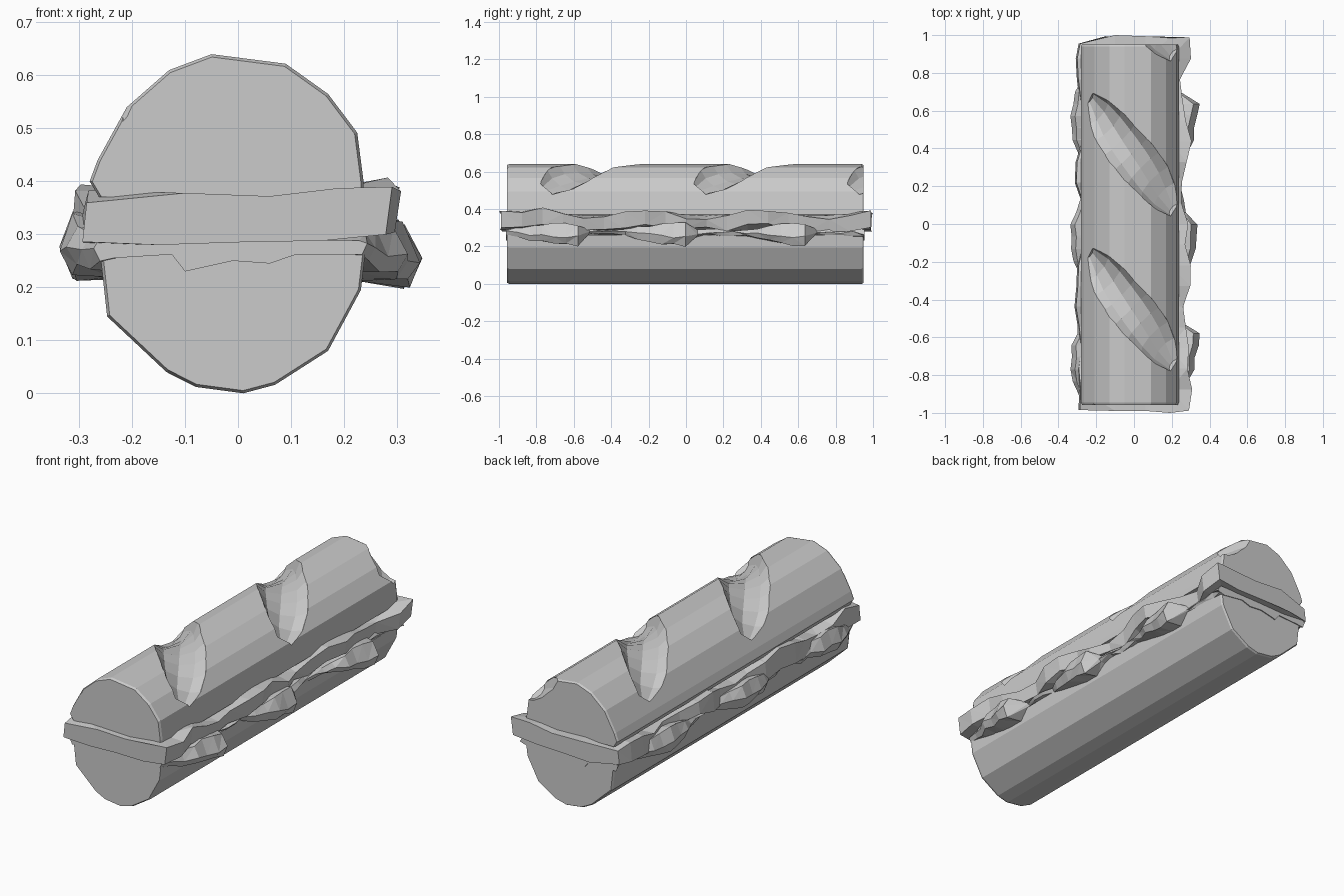
import bpy, bmesh, math, random
from mathutils import Vector

if "Cube" in bpy.data.objects:
    bpy.data.objects.remove(bpy.data.objects["Cube"])

random.seed(4)
grey = bpy.data.materials.new("light grey")
grey.diffuse_color = (0.6, 0.6, 0.6, 1)
grey.use_nodes = True
grey.node_tree.nodes["Principled BSDF"].inputs["Base Color"].default_value = grey.diffuse_color


def loft(name, rings, split=False):
    """Closed flat-shaded body skinned through equal-length rings of points."""
    bm = bmesh.new()
    add_loft(bm, rings)
    if split:
        bmesh.ops.triangulate(bm, faces=[f for f in bm.faces if len(f.verts) == 4])
    return finish(name, bm)


def add_loft(bm, rings):
    rows = [[bm.verts.new(p) for p in ring] for ring in rings]
    n = len(rows[0])
    for a, b in zip(rows, rows[1:]):
        for i in range(n):
            j = (i + 1) % n
            bm.faces.new((a[i], a[j], b[j], b[i]))
    bm.faces.new(rows[0][::-1])
    bm.faces.new(rows[-1])


def finish(name, bm):
    bmesh.ops.recalc_face_normals(bm, faces=bm.faces)
    me = bpy.data.meshes.new(name)
    bm.to_mesh(me)
    bm.free()
    me.materials.append(grey)
    ob = bpy.data.objects.new(name, me)
    bpy.context.collection.objects.link(ob)
    return ob


def bread(name, profile, cx, cz):
    """Loaf half: profile extruded along y with slightly eased ends."""
    rings = []
    for y, s in ((-0.957, 0.98), (-0.945, 1), (0.94, 1), (0.95, 0.98)):
        rings.append([(cx + (x - cx) * s, y, cz + (z - cz) * s) for x, z in profile])
    return loft(name, rings)


# Bread halves
top_bread = bread("top_bread", [
    (-0.262, 0.37), (-0.28, 0.40), (-0.265, 0.44), (-0.21, 0.54), (-0.13, 0.61),
    (-0.05, 0.64), (0.09, 0.622), (0.17, 0.565), (0.225, 0.492), (0.237, 0.40),
    (0.237, 0.37)], -0.02, 0.37)
bread("bottom_bread", [
    (-0.26, 0.262), (-0.247, 0.145), (-0.135, 0.04), (-0.08, 0.012), (0.01, 0.0),
    (0.07, 0.016), (0.17, 0.08), (0.232, 0.195), (0.24, 0.262)], 0, 0.262)

# Diagonal slashes: wide blunt scoops along arcs that follow the crust
bm = bmesh.new()
for cy in (1.19, 0.37, -0.45, -1.27):
    def path(t):
        a = math.radians(58) * t
        return Vector((-0.015 + 0.265 * math.sin(a), cy - 0.275 * t, 0.39 + 0.265 * math.cos(a)))
    rings = []
    for k in range(9):
        t = -1.08 + 2.16 * k / 8
        a = math.radians(58) * t
        radial = Vector((math.sin(a), 0, math.cos(a)))
        side = (path(t + 0.01) - path(t - 0.01)).cross(radial).normalized()
        r = math.sqrt(max(0.16, 1 - abs(t / 1.08) ** 4))
        rings.append([path(t) + radial * r * 0.085 * math.cos(q) + side * r * 0.125 * math.sin(q)
                      for q in (math.tau * i / 10 for i in range(10))])
    add_loft(bm, rings)
cutter = finish("slash_cutter", bm)
cutter.hide_render = True
cutter.hide_viewport = True
cut = top_bread.modifiers.new("slashes", "BOOLEAN")
cut.operation = "DIFFERENCE"
cut.solver = "EXACT"
cut.object = cutter


def wave(y, peak, period):
    return 0.5 + 0.5 * math.cos(math.tau * (y - peak) / period)


def saw(y):
    """Lobe that starts abruptly and fades out toward the front."""
    u = ((0.68 - y) / 0.61) % 1
    return min(1, u / 0.06, max(0, (0.68 - u) / 0.45))


def jit(a):
    return random.uniform(-a, a)


# Crumpled meat slice under the top bread
rings = []
rows = 18
for k in range(rows + 1):
    y = -0.985 + 1.97 * k / rows
    end = k in (0, rows)
    m = 0.2 if end else 1
    r = 0.9 if end else wave(y, 0.4, 0.6)
    l = 0.5 if end else wave(y, 0.3, 0.63)
    zr, zl = -0.055 * (1 - r), -0.05 * (1 - l)
    xr = 0.245 + 0.04 * r + jit(0.02) * m
    xl = -0.265 - 0.035 * l + jit(0.02) * m
    pts = [(xl, 0.385 + zl + jit(0.012) * m), (-0.1, 0.378), (0.06, 0.372), (0.19, 0.39 + zr / 2),
           (xr + 0.012, 0.397 + zr + jit(0.014) * m),
           (xr, 0.305 + zr / 3 + jit(0.02) * m), (0.16, 0.288),
           (0, 0.285), (-0.15, 0.28), (xl - 0.008, 0.295 + zl / 3 + jit(0.02) * m)]
    bulge = ([0, .3, .3, 1, .2, .2, .6, 0, 0, 0] if k == 0
             else [-2, 1, .6, 0, .2, .2, 0, .3, .6, -2])
    sgn = -1 if k == 0 else 1 if end else 0
    rings.append([(x, y + sgn * 0.015 * b, z) for (x, z), b in zip(pts, bulge)])
loft("meat_slice", rings, True)

# Ruffled leaf below it, with lobes hanging over both sides
rings = []
rows = 30
for k in range(rows + 1):
    y = -0.962 + 1.917 * k / rows
    r, l = saw(y), wave(y, -0.07, 0.64)
    jr, jl = jit(0.012), jit(0.015)
    pts = [(-0.25 - 0.065 * l + jl, 0.29 + 0.045 * l + jit(0.01)), (-0.12, 0.288), (0.12, 0.288),
           (0.238 + 0.065 * r + jr, 0.29 + 0.03 * r + jit(0.01)),
           (0.253 + 0.083 * r + jr, 0.275 - 0.025 * r + jit(0.008)),
           (0.243 + 0.07 * r + jr, 0.262 - 0.055 * r + jit(0.01)), (0.225, 0.262 - 0.05 * r),
           (0.11, 0.262), (0.06, 0.245), (-0.01, 0.25), (-0.1, 0.23), (-0.125, 0.262),
           (-0.235, 0.26 - 0.045 * l), (-0.255 - 0.06 * l + jl, 0.26 - 0.04 * l + jit(0.012)),
           (-0.265 - 0.075 * l + jl, 0.275 + jit(0.008))]
    rings.append([(x, y, z) for x, z in pts])
loft("lettuce_leaf", rings, True)
